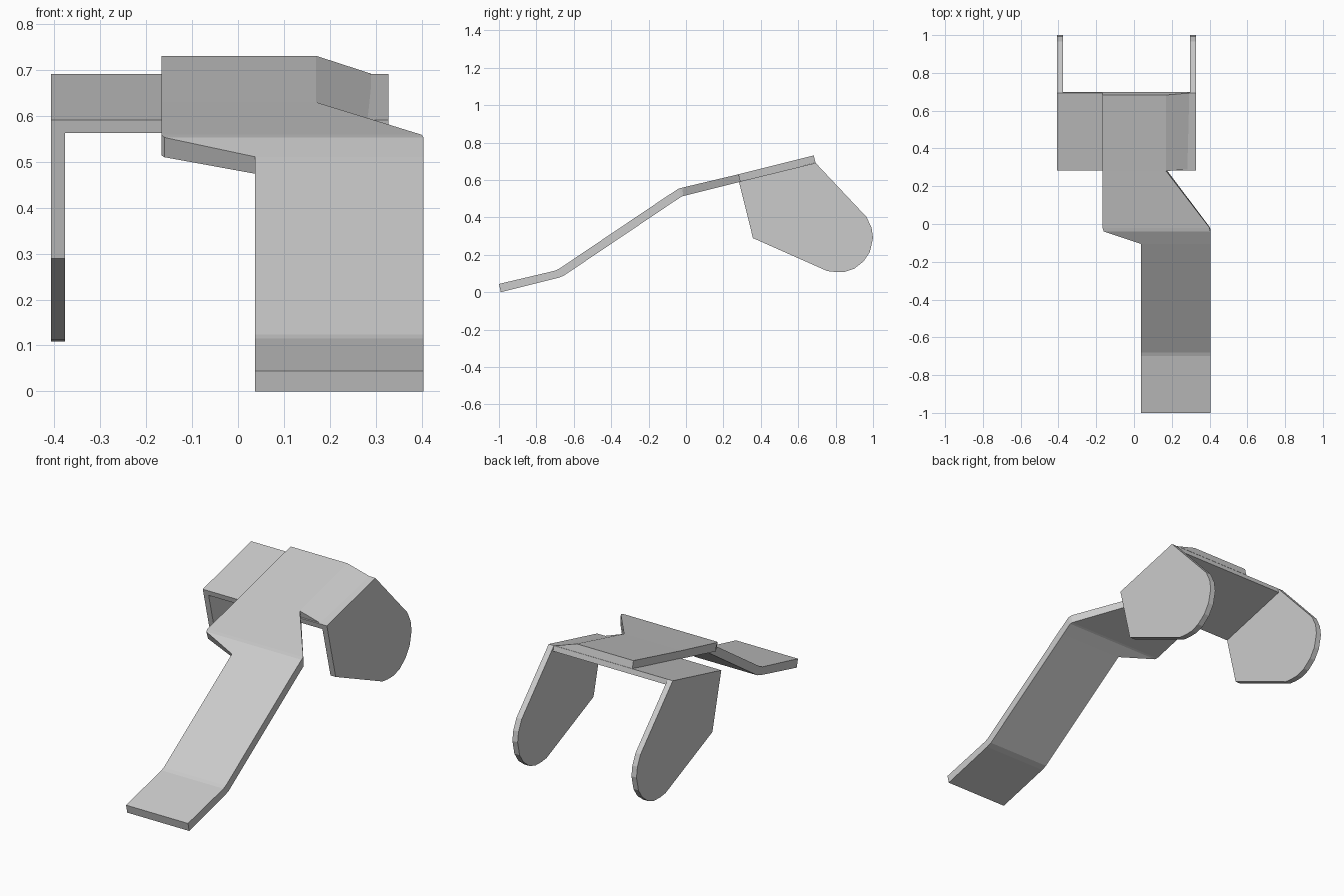
import bpy, bmesh

if "Cube" in bpy.data.objects:
    bpy.data.objects.remove(bpy.data.objects["Cube"])


def finish(bm, name):
    bmesh.ops.recalc_face_normals(bm, faces=bm.faces)
    mesh = bpy.data.meshes.new(name)
    bm.to_mesh(mesh)
    bm.free()
    obj = bpy.data.objects.new(name, mesh)
    bpy.context.collection.objects.link(obj)
    return obj


def loft(name, rings):
    """Skin a list of equal-length point rings and cap both ends."""
    bm = bmesh.new()
    vs = [[bm.verts.new(p) for p in ring] for ring in rings]
    n = len(rings[0])
    for a, b in zip(vs, vs[1:]):
        for i in range(n):
            j = (i + 1) % n
            bm.faces.new((a[i], a[j], b[j], b[i]))
    bm.faces.new(vs[0])
    bm.faces.new(vs[-1])
    return finish(bm, name)


def extrude_x(name, profile, x0, x1):
    return loft(name, [[(x, y, z) for y, z in profile] for x in (x0, x1)])


# bent strap: (top y, top z, bottom y, bottom z, left x, right x)
stations = [
    (-1.0, 0.044, -0.99, 0.0, 0.037, 0.404),
    (-0.70, 0.115, -0.685, 0.076, 0.037, 0.404),
    (-0.68, 0.124, -0.655, 0.087, 0.037, 0.404),
    (-0.105, 0.511, -0.08, 0.474, 0.037, 0.404),
    (-0.04, 0.553, -0.025, 0.510, -0.160, 0.404),
    (-0.02, 0.559, -0.015, 0.514, -0.167, 0.400),
    (0.28, 0.630, 0.29, 0.590, -0.167, 0.17),
    (0.683, 0.731, 0.693, 0.692, -0.167, 0.17),
]
loft("bent_strap", [[(l, ty, tz), (r, ty, tz), (r, by, bz), (l, by, bz)]
                    for ty, tz, by, bz, l, r in stations])

# sloping fillet between strap and bracket
loft("strap_fillet", [[(0.17, ty, tz), (0.29, by, bz), (0.17, by, bz)]
                      for ty, tz, by, bz, l, r in stations[-2:]])

# bracket top sheet
extrude_x("bracket_top", [(0.283, 0.591), (0.693, 0.691), (0.70, 0.664), (0.29, 0.563)],
          -0.377, 0.297)

# bracket side plates with rounded lower ends
cheek = [(0.283, 0.591), (0.358, 0.289), (0.755, 0.113), (0.80, 0.108),
         (0.85, 0.109), (0.90, 0.126), (0.95, 0.165), (0.983, 0.215), (1.0, 0.29),
         (0.992, 0.345), (0.965, 0.402), (0.693, 0.691)]
for name, x0, x1 in (("left_side_plate", -0.407, -0.377),
                     ("right_side_plate", 0.297, 0.328)):
    extrude_x(name, cheek, x0, x1)
